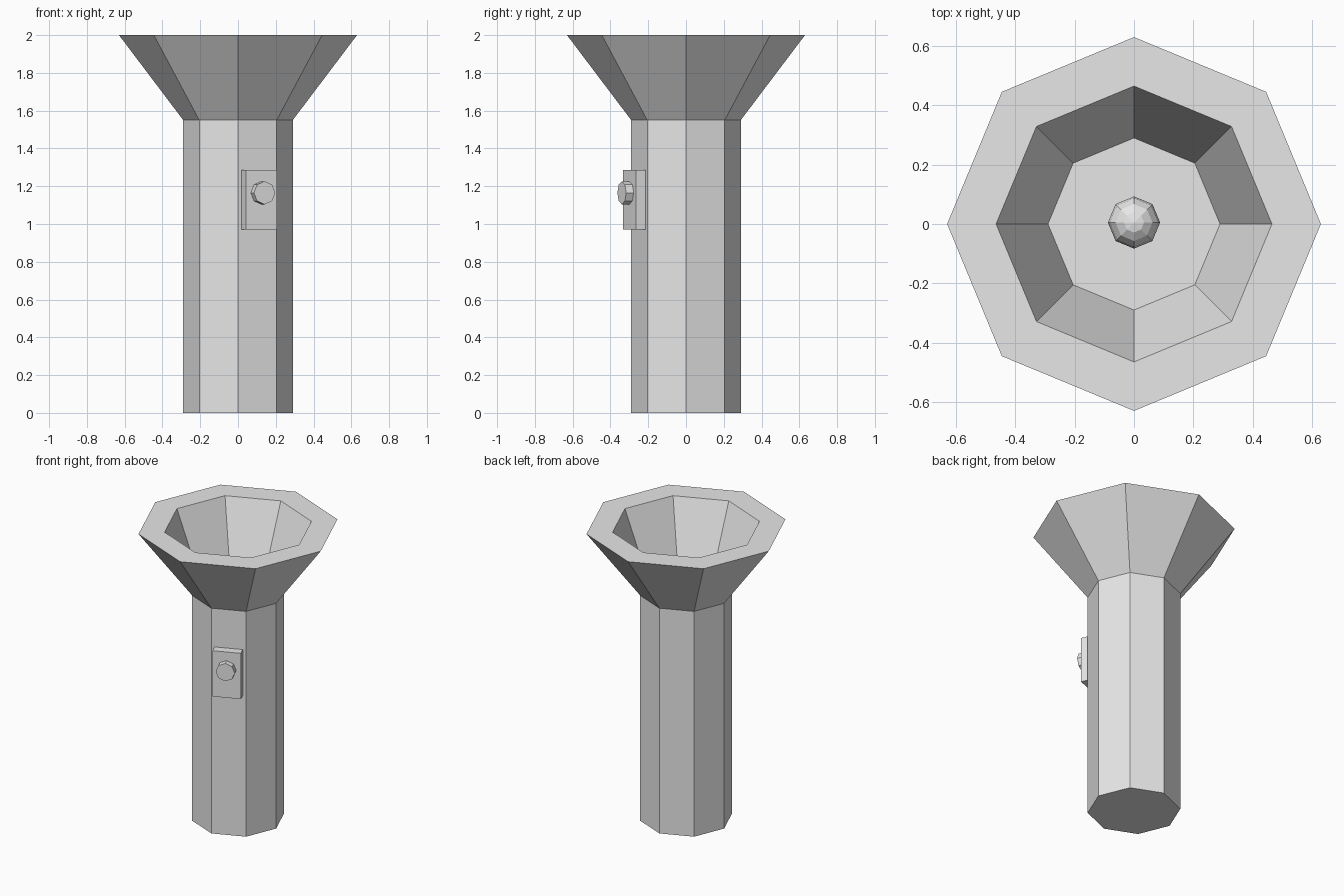
import bpy
import bmesh
from math import cos, sin, pi, radians
from mathutils import Matrix, Vector

cube = bpy.data.objects.get("Cube")
if cube:
    bpy.data.objects.remove(cube, do_unlink=True)

SIDES = 8
BODY_R, HEAD_R, LENS_R = 0.29, 0.63, 0.465
NECK_Z, TOP_Z = 1.55, 2.0

grey = bpy.data.materials.new("light_grey")
grey.use_nodes = True
grey.diffuse_color = (0.8, 0.8, 0.8, 1)
grey.node_tree.nodes["Principled BSDF"].inputs["Base Color"].default_value = (0.8, 0.8, 0.8, 1)


def finish(name, bm):
    bmesh.ops.recalc_face_normals(bm, faces=bm.faces)
    mesh = bpy.data.meshes.new(name)
    bm.to_mesh(mesh)
    bm.free()
    mesh.materials.append(grey)
    obj = bpy.data.objects.new(name, mesh)
    bpy.context.collection.objects.link(obj)
    return obj


def lathe(name, profile):
    """Spin (radius, height) points into a closed faceted solid."""
    bm = bmesh.new()
    rings = []
    for r, z in profile:
        angles = [2 * pi * i / SIDES for i in range(SIDES)]
        rings.append([bm.verts.new((r * cos(a), r * sin(a), z)) for a in angles])
    for low, high in zip(rings, rings[1:]):
        for i in range(SIDES):
            j = (i + 1) % SIDES
            bm.faces.new((low[i], low[j], high[j], high[i]))
    bm.faces.new(rings[0])
    bm.faces.new(rings[-1])
    return finish(name, bm)


# Barrel, flared head, flat rim and sunken reflector in one shell
lathe("torch_body", [(BODY_R, 0), (BODY_R, NECK_Z), (HEAD_R, TOP_Z),
                     (LENS_R, TOP_Z), (BODY_R, NECK_Z + 0.005)])

# Bulb at the bottom of the reflector
bm = bmesh.new()
bmesh.ops.create_uvsphere(bm, u_segments=SIDES, v_segments=8, radius=0.088,
                          matrix=Matrix.Translation((0, 0.005, 1.6)))
finish("bulb", bm)

# Local frame on the front-left facet: x across, y outward, z up
facet = Matrix.Rotation(radians(22.5), 4, "Z")
apothem = BODY_R * cos(pi / SIDES)

# Switch plate
bm = bmesh.new()
bmesh.ops.create_cube(bm, size=1)
bmesh.ops.scale(bm, vec=(0.18, 0.058, 0.315), verts=bm.verts)
bmesh.ops.translate(bm, vec=Vector((0, -apothem - 0.028, 1.128)), verts=bm.verts)
bm.transform(facet)
finish("switch_plate", bm)

# Push button
bm = bmesh.new()
bmesh.ops.create_cone(bm, cap_ends=True, segments=SIDES, radius1=0.061, radius2=0.061, depth=0.05)
bm.transform(facet @ Matrix.Translation((0, -apothem - 0.075, 1.165)) @ Matrix.Rotation(pi / 2, 4, "X"))
finish("switch_button", bm)
